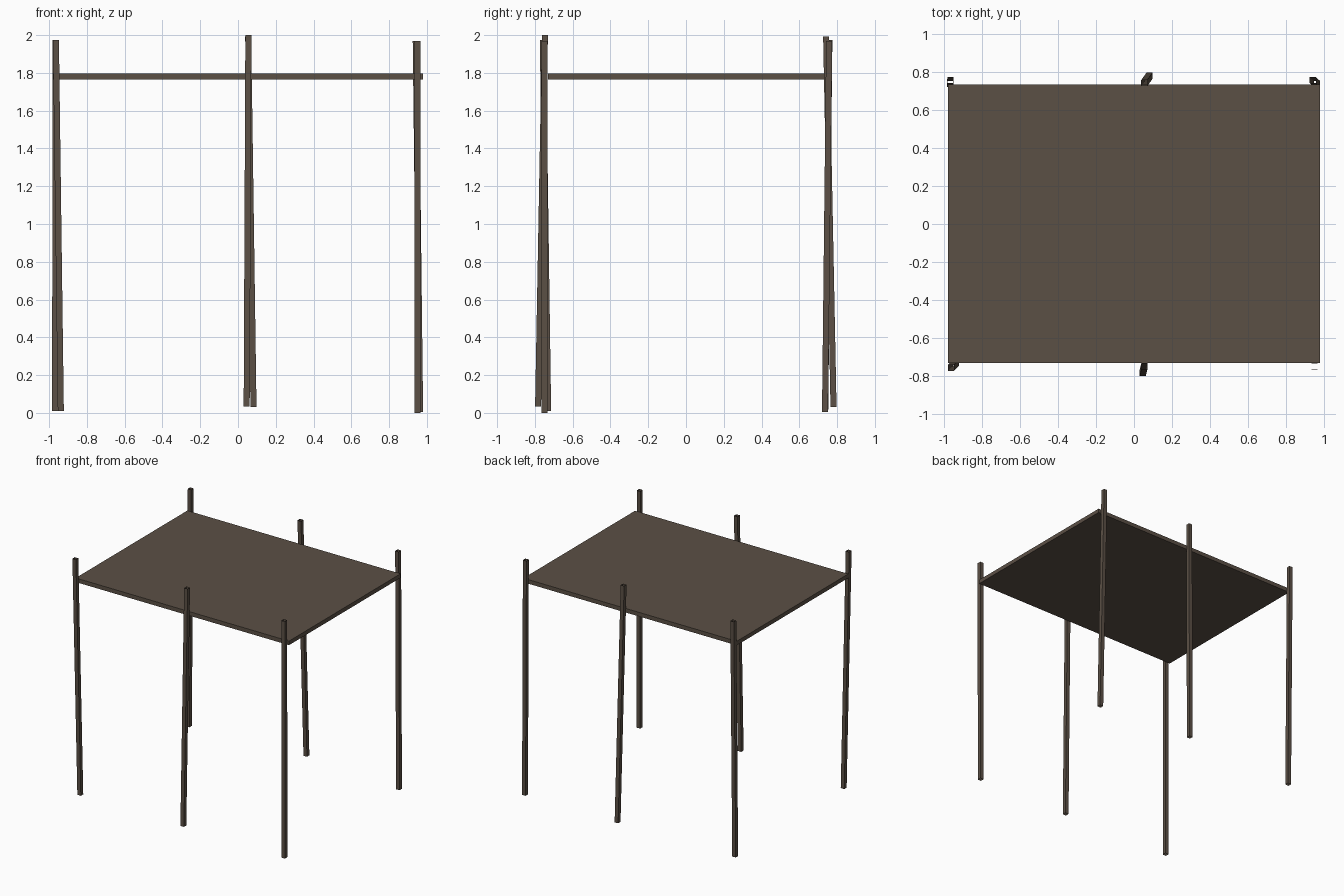
import bpy
import bmesh
from mathutils import Vector

if "Cube" in bpy.data.objects:
    bpy.data.objects.remove(bpy.data.objects["Cube"])

brown = bpy.data.materials.new("dark brown wood")
brown.diffuse_color = (0.105, 0.08, 0.06, 1)
brown.use_nodes = True
brown.node_tree.nodes["Principled BSDF"].inputs["Base Color"].default_value = brown.diffuse_color


def finish(bm, name):
    bmesh.ops.recalc_face_normals(bm, faces=bm.faces)
    mesh = bpy.data.meshes.new(name)
    bm.to_mesh(mesh)
    bm.free()
    mesh.materials.append(brown)
    bpy.context.collection.objects.link(bpy.data.objects.new(name, mesh))


def post(name, bottom, top, half=0.016):
    """Leaning square tube, open at both ends."""
    corners = [(-half, -half), (half, -half), (half, half), (-half, half)]
    bm = bmesh.new()
    low, high = [[bm.verts.new(Vector(end) + Vector((x, y, 0))) for x, y in corners]
                 for end in (bottom, top)]
    for i in range(4):
        j = (i + 1) % 4
        bm.faces.new((low[i], low[j], high[j], high[i]))
    finish(bm, name)


# flat roof slab
bm = bmesh.new()
bmesh.ops.create_cube(bm, size=1)
bmesh.ops.scale(bm, vec=(1.96, 1.465, 0.034), verts=bm.verts)
bmesh.ops.translate(bm, vec=(0, 0.002, 1.781), verts=bm.verts)
finish(bm, "roof_slab")

# six slightly crooked posts
post("front_left_post", (-0.938, -0.730, 0.01), (-0.964, -0.758, 1.975))
post("front_middle_post", (0.046, -0.783, 0.035), (0.055, -0.747, 2.0))
post("front_right_post", (0.950, -0.748, 0.0), (0.950, -0.750, 1.97))
post("back_left_post", (-0.968, 0.737, 0.01), (-0.966, 0.759, 1.975))
post("back_middle_post", (0.082, 0.781, 0.03), (0.054, 0.742, 1.993))
post("back_right_post", (0.964, 0.736, 0.005), (0.941, 0.758, 1.97))
